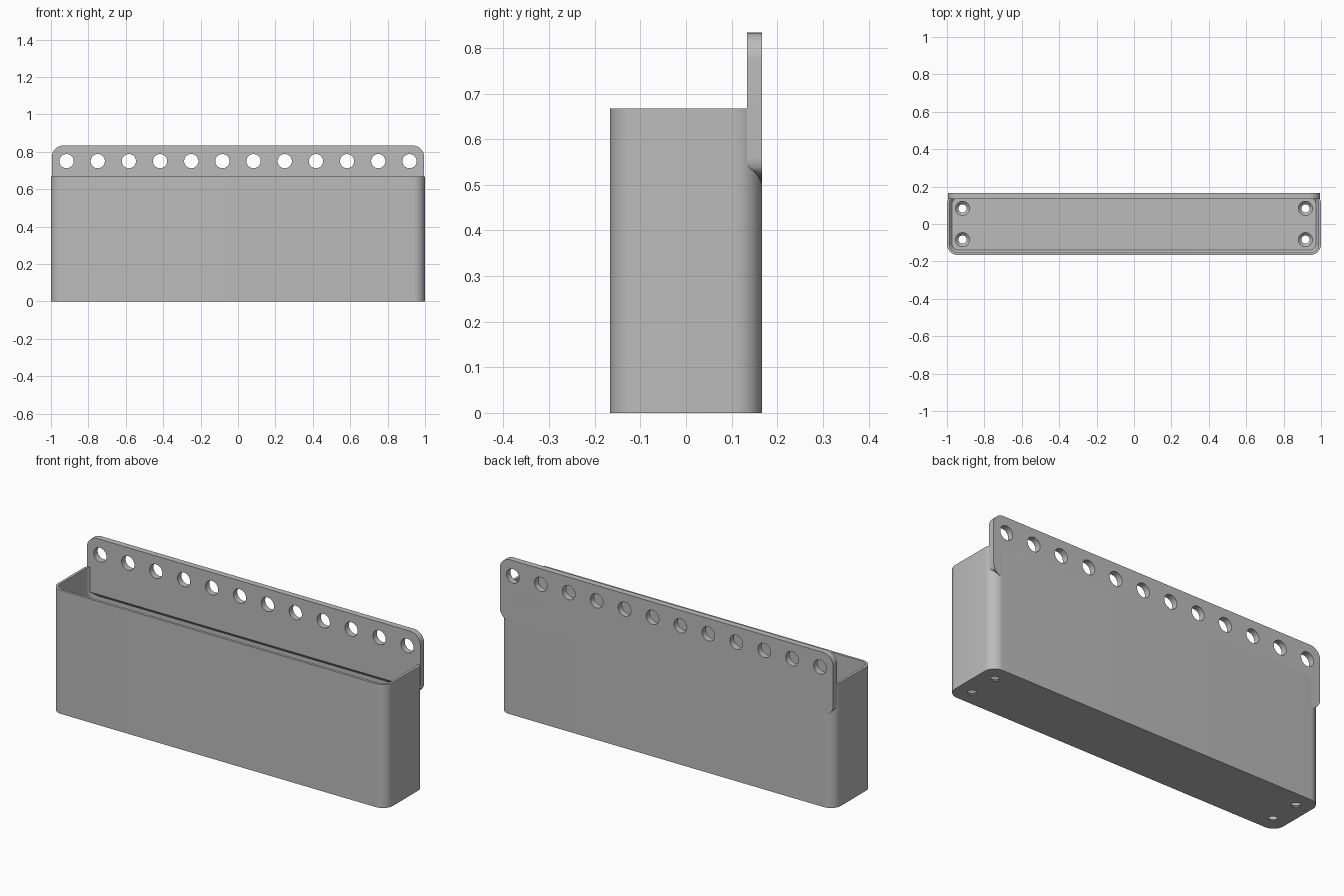
import bpy, bmesh, math
from mathutils import Matrix

cube = bpy.data.objects.get("Cube")
if cube:
    bpy.data.objects.remove(cube, do_unlink=True)

grey = bpy.data.materials.new("mid grey")
grey.use_nodes = True
grey.diffuse_color = (0.5, 0.5, 0.5, 1)
grey.node_tree.nodes["Principled BSDF"].inputs["Base Color"].default_value = (0.5, 0.5, 0.5, 1)

PITCH = 1 / 6
DEPTH = PITCH          # half depth of the bin
WALL = 0.0135
RADIUS = 0.06


def make_object(name, bm):
    bmesh.ops.recalc_face_normals(bm, faces=bm.faces)
    mesh = bpy.data.meshes.new(name)
    bm.to_mesh(mesh)
    bm.free()
    mesh.materials.append(grey)
    obj = bpy.data.objects.new(name, mesh)
    bpy.context.collection.objects.link(obj)
    return obj


def rounded_rect(hx, hy, r, steps=12):
    points = []
    for k, (sx, sy) in enumerate([(1, 1), (-1, 1), (-1, -1), (1, -1)]):
        for i in range(steps + 1):
            a = math.radians(90) * (k + i / steps)
            points.append((sx * (hx - r) + r * math.cos(a),
                           sy * (hy - r) + r * math.sin(a)))
    return points


def loft(name, rings):
    """Skin a list of equal point rings and cap both ends."""
    bm = bmesh.new()
    loops = [[bm.verts.new(p) for p in ring] for ring in rings]
    for low, high in zip(loops, loops[1:]):
        for i in range(len(low)):
            j = (i + 1) % len(low)
            bm.faces.new((low[i], low[j], high[j], high[i]))
    bm.faces.new(loops[0])
    bm.faces.new(loops[-1])
    return make_object(name, bm)


def apply_boolean(target, cutter, operation):
    mod = target.modifiers.new(operation.lower(), "BOOLEAN")
    mod.object, mod.operation, mod.solver = cutter, operation, "EXACT"
    bpy.context.view_layer.objects.active = target
    bpy.ops.object.modifier_apply(modifier=mod.name)
    bpy.data.objects.remove(cutter, do_unlink=True)


def cone_cutter(places, r1, r2, depth, turn=Matrix()):
    bm = bmesh.new()
    for place in places:
        bmesh.ops.create_cone(bm, cap_ends=True, segments=40, radius1=r1, radius2=r2,
                              depth=depth, matrix=Matrix.Translation(place) @ turn)
    cutter = make_object("cutter", bm)
    cutter.hide_render = True
    return cutter


# Open bin with rounded corners and a bevelled inner floor edge
sections = [(0, 0), (0, 4 * PITCH), (WALL, 4 * PITCH), (WALL, 0.035), (2 * WALL, 0.02)]
bin_body = loft("bin_body", [
    [(x, y, z) for x, y in rounded_rect(1 - inset, DEPTH - inset, RADIUS - inset)]
    for inset, z in sections])

# Countersunk screw holes in the floor
corners = [(sx * 5.5 * PITCH, sy * PITCH / 2) for sx in (-1, 1) for sy in (-1, 1)]
apply_boolean(bin_body, cone_cutter([(x, y, 0) for x, y in corners], 0.022, 0.022, 0.1), "DIFFERENCE")
apply_boolean(bin_body, cone_cutter([(x, y, 0.0152) for x, y in corners], 0.022, 0.044, 0.022), "DIFFERENCE")

# Rounded mounting plate, with its underside sloping up towards the front
front, back = DEPTH - 0.0333, DEPTH
outline = rounded_rect(0.995, PITCH, RADIUS)
back_plate = loft("back_plate", [
    [(x, y, max(z + 4 * PITCH, 3 * PITCH + back - y)) for x, z in outline]
    for y in (front, back)])

# Row of mounting holes
row = [((i - 5.5) * PITCH, DEPTH, 4.5 * PITCH) for i in range(12)]
apply_boolean(back_plate, cone_cutter(row, 0.038, 0.038, 0.2, Matrix.Rotation(math.pi / 2, 4, "X")), "DIFFERENCE")

# Smooth the rounded parts, keep edges sharp
for obj in (bin_body, back_plate):
    bpy.ops.object.select_all(action="DESELECT")
    obj.select_set(True)
    bpy.context.view_layer.objects.active = obj
    bpy.ops.object.shade_smooth_by_angle(angle=math.radians(30))
